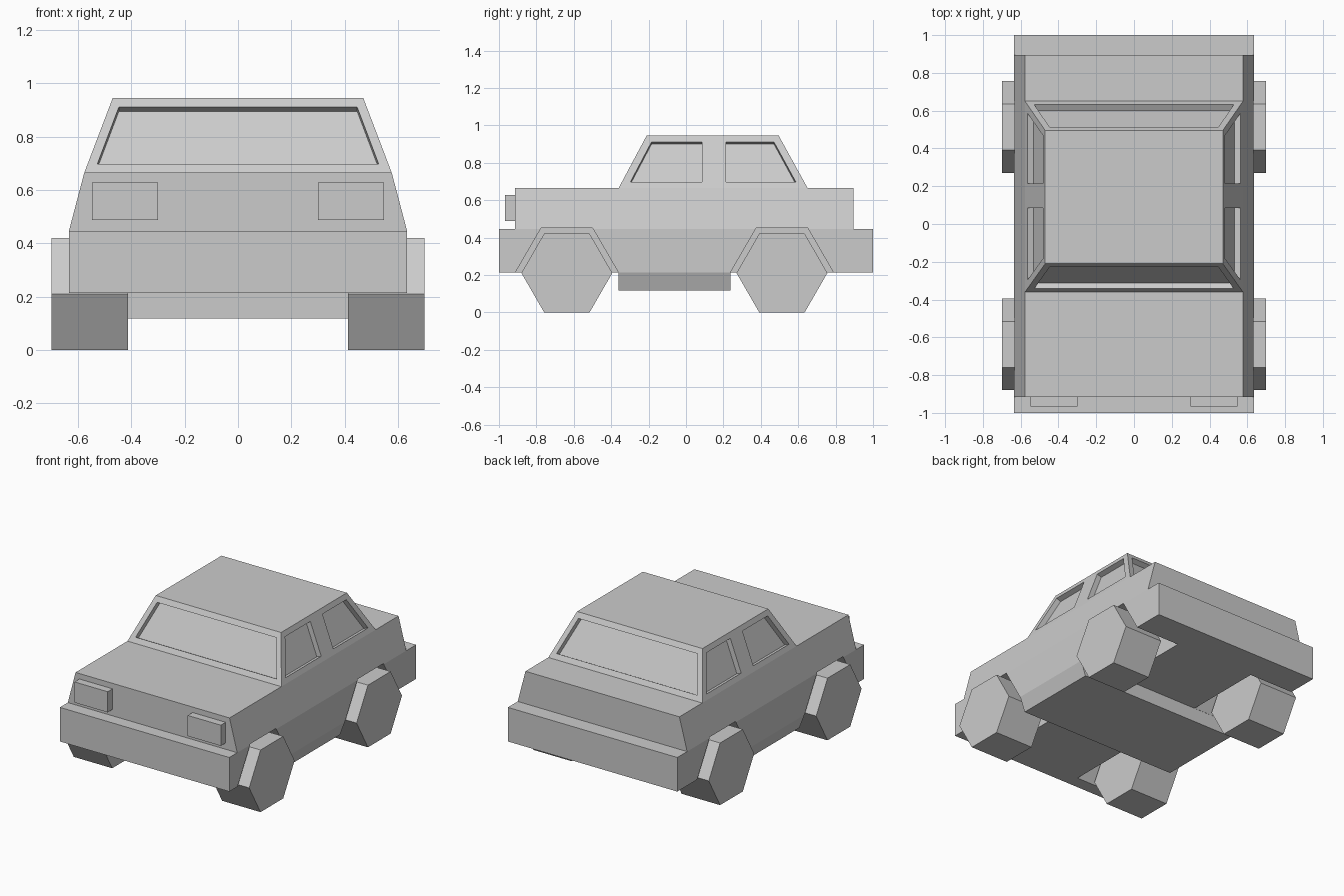
import bpy, bmesh
from math import sin, cos, pi
from mathutils import Vector

if "Cube" in bpy.data.objects:
    bpy.data.objects.remove(bpy.data.objects["Cube"])


def prism(name, pts, offset):
    """Closed solid: a flat polygon swept along an offset vector."""
    bm = bmesh.new()
    base = [bm.verts.new(Vector(p)) for p in pts]
    top = [bm.verts.new(Vector(p) + Vector(offset)) for p in pts]
    bm.faces.new(base)
    bm.faces.new(top)
    n = len(pts)
    for i in range(n):
        j = (i + 1) % n
        bm.faces.new((base[i], base[j], top[j], top[i]))
    bmesh.ops.recalc_face_normals(bm, faces=bm.faces)
    mesh = bpy.data.meshes.new(name)
    bm.to_mesh(mesh)
    bm.free()
    obj = bpy.data.objects.new(name, mesh)
    bpy.context.collection.objects.link(obj)
    return obj


def boolean(obj, cutter, operation='DIFFERENCE'):
    """Apply a boolean and discard the cutter."""
    cutter.hide_render = True
    mod = obj.modifiers.new("cut", 'BOOLEAN')
    mod.operation = operation
    mod.solver = 'EXACT'
    mod.object = cutter
    bpy.context.view_layer.objects.active = obj
    bpy.ops.object.modifier_apply(modifier=mod.name)
    bpy.data.objects.remove(cutter)


WHEEL_Y = (-0.637, 0.513)
FLOOR, BELT, ROOF = 0.214, 0.665, 0.946

# Body: side silhouette intersected with the front cross-section
side = [(-1, FLOOR), (-0.36, FLOOR), (-0.36, 0.118), (0.237, 0.118),
        (0.237, FLOOR), (1, FLOOR), (1, 0.445), (0.895, 0.445),
        (0.895, BELT), (0.65, BELT), (0.495, ROOF), (-0.21, ROOF),
        (-0.36, BELT), (-0.915, BELT), (-0.915, 0.445), (-1, 0.445)]
body = prism("car_body", [(-0.8, y, z) for y, z in side], (1.6, 0, 0))
half = [(0.595, 0.118), (0.635, FLOOR), (0.635, 0.445), (0.577, BELT), (0.47, ROOF)]
section = half + [(-x, z) for x, z in reversed(half)]
# small overshoot keeps the section's caps clear of the silhouette
section = [(x + (0.0038 if z == ROOF and x < 0 else -0.0038 if z == ROOF else 0),
            z + 0.01 if z == ROOF else z - 0.01 if z == 0.118 else z)
           for x, z in section]
boolean(body, prism("section", [(x, -1.2, z) for x, z in section], (0, 2.4, 0)), 'INTERSECT')

# Wheel arches
arch = [(-0.275, 0.1), (-0.275, FLOOR), (-0.138, 0.45),
        (0.138, 0.45), (0.275, FLOOR), (0.275, 0.1)]
for cy in WHEEL_Y:
    for s in (-1, 1):
        boolean(body, prism("arch_cutter", [(s * 0.3, cy + y, z) for y, z in arch],
                            (s * 0.5, 0, 0)))

# Recessed windows: outlines lying on the sloped cabin faces
LOW, HIGH, DEPTH = 0.698, 0.912, 0.035


def slope(z, low, high):
    return low + (high - low) * (z - BELT) / (ROOF - BELT)


def recess(pts, normal):
    n = Vector(normal).normalized()
    boolean(body, prism("window_cutter", [Vector(p) - n * DEPTH for p in pts],
                        n * (DEPTH + 0.02)))


rise = ROOF - BELT
screen = [(-0.528, LOW), (0.528, LOW), (0.447, HIGH), (-0.447, HIGH)]
for low, high, s in ((-0.36, -0.21, -1), (0.65, 0.495, 1)):
    recess([(x, slope(z, low, high), z) for x, z in screen],
           (0, s * rise, abs(high - low)))
side_windows = ([(-0.297, LOW), (0.085, LOW), (0.085, HIGH), (-0.184, HIGH)],
                [(0.215, LOW), (0.587, LOW), (0.47, HIGH), (0.215, HIGH)])
for s in (-1, 1):
    for outline in side_windows:
        recess([(s * slope(z, 0.577, 0.47), y, z) for y, z in outline],
               (s * rise, 0, 0.107))

# Headlights
for s, label in ((-1, "left"), (1, "right")):
    lamp = [(0.30, 0.488), (0.548, 0.488), (0.548, 0.628), (0.30, 0.628)]
    prism("headlight_" + label, [(s * x, -0.967, z) for x, z in lamp], (0, 0.055, 0))

# Six-sided wheels
R = 0.243
for cy, end in zip(WHEEL_Y, ("front", "rear")):
    for s, label in ((-1, "left"), (1, "right")):
        hexagon = [(s * 0.412, cy + R * cos(i * pi / 3), R * sin(pi / 3) + R * sin(i * pi / 3))
                   for i in range(6)]
        prism(f"wheel_{end}_{label}", hexagon, (s * 0.288, 0, 0))
